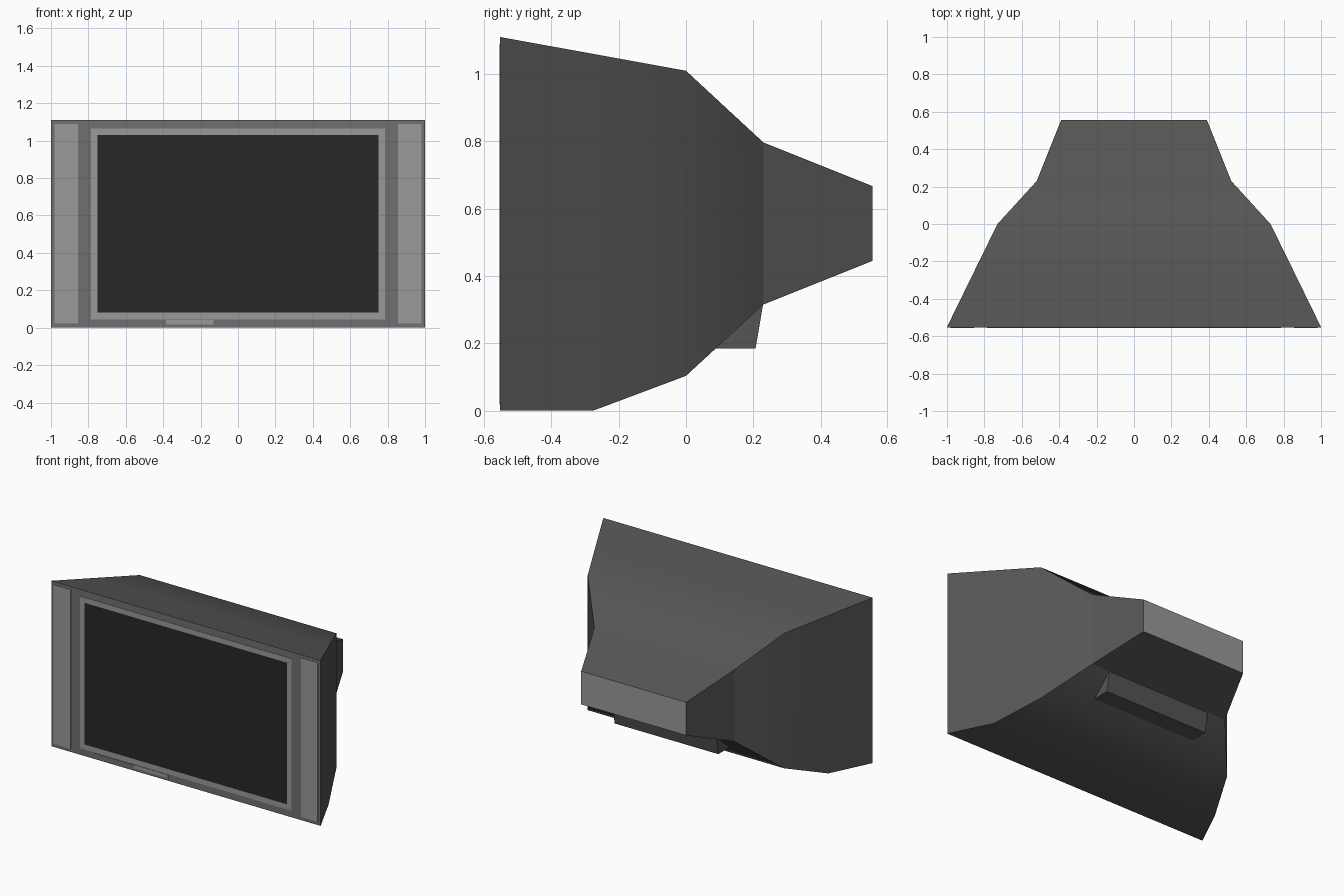
import bpy, bmesh, math

if "Cube" in bpy.data.objects:
    bpy.data.objects.remove(bpy.data.objects["Cube"])


def material(name, v):
    m = bpy.data.materials.new(name)
    m.diffuse_color = (v, v, v, 1)
    m.use_nodes = True
    m.node_tree.nodes["Principled BSDF"].inputs["Base Color"].default_value = m.diffuse_color
    return m


dark = material("dark_plastic", 0.09)
silver = material("silver_plastic", 0.32)
mid = material("mid_grey", 0.16)
black = material("screen_black", 0.02)


def finish(name, bm, mat):
    bmesh.ops.recalc_face_normals(bm, faces=bm.faces)
    me = bpy.data.meshes.new(name)
    bm.to_mesh(me)
    bm.free()
    ob = bpy.data.objects.new(name, me)
    bpy.context.collection.objects.link(ob)
    me.materials.append(mat)
    return ob


def loft(name, sections, mat):
    """Skin rectangular sections given as (y, half_width, z_low, z_high)."""
    bm = bmesh.new()
    rings = [[bm.verts.new(c) for c in ((-w, y, a), (w, y, a), (w, y, b), (-w, y, b))]
             for y, w, a, b in sections]
    for r, s in zip(rings, rings[1:]):
        for i in range(4):
            j = (i + 1) % 4
            bm.faces.new((r[i], r[j], s[j], s[i]))
    bm.faces.new(rings[0])
    bm.faces.new(rings[-1])
    return finish(name, bm, mat)


def panel(name, x0, x1, z0, z1, mat, front, back=-0.545):
    """Thin rectangular plate on the front."""
    bm = bmesh.new()
    bmesh.ops.create_cube(bm, size=1)
    for v in bm.verts:
        v.co = (x0 if v.co.x < 0 else x1,
                front if v.co.y < 0 else back,
                z0 if v.co.z < 0 else z1)
    return finish(name, bm, mat)


# Tapered cabinet with a lighter rear cap
body = loft("cabinet", [(-0.551, 1.0, 0.0, 1.11), (-0.275, 0.865, 0.0, 1.06),
                        (0.0, 0.73, 0.103, 1.01), (0.23, 0.52, 0.315, 0.797),
                        (0.555, 0.39, 0.445, 0.667)], dark)
body.data.materials.append(silver)
for p in body.data.polygons:
    if p.center.y > 0.55:
        p.material_index = 1
bpy.context.view_layer.objects.active = body
body.select_set(True)
bpy.ops.object.shade_smooth_by_angle(angle=math.radians(35))
for e in body.data.edges:
    if all(abs(body.data.vertices[i].co.y - 0.23) < 0.01 for i in e.vertices):
        e.use_edge_sharp = True

# Wedge-shaped connector box under the rear
bm = bmesh.new()
profile = [(0.085, 0.185), (0.207, 0.185), (0.229, 0.315), (0.2, 0.315)]
left, right = ([bm.verts.new((x, y, z)) for y, z in profile] for x in (-0.385, 0.385))
bm.faces.new(left)
bm.faces.new(right)
for i in range(4):
    j = (i + 1) % 4
    bm.faces.new((left[i], left[j], right[j], right[i]))
finish("connector_box", bm, dark)

# Front bezel face
panel("front_bezel", -1.0, 1.0, 0.0, 1.11, mid, -0.5525, -0.551)

# Speaker strips on both sides
for side, x0, x1 in (("left", -0.98, -0.855), ("right", 0.855, 0.98)):
    panel("speaker_" + side, x0, x1, 0.022, 1.09, silver, -0.555)

# Screen surround made from four bars, and the screen
W, w, B, b, t, T = 0.785, 0.752, 0.045, 0.08, 1.03, 1.065
for name, x0, x1, z0, z1 in (("bottom", -W, W, B, b), ("top", -W, W, t, T),
                             ("left", -W, -w, b, t), ("right", w, W, b, t)):
    panel("screen_frame_" + name, x0, x1, z0, z1, silver, -0.555)
panel("screen", -w, w, b, t, black, -0.5535)

# Control flaps below the screen
panel("control_flap", -0.68, -0.385, 0.018, 0.04, mid, -0.555)
panel("button_strip", -0.385, -0.13, 0.018, 0.04, silver, -0.555)
